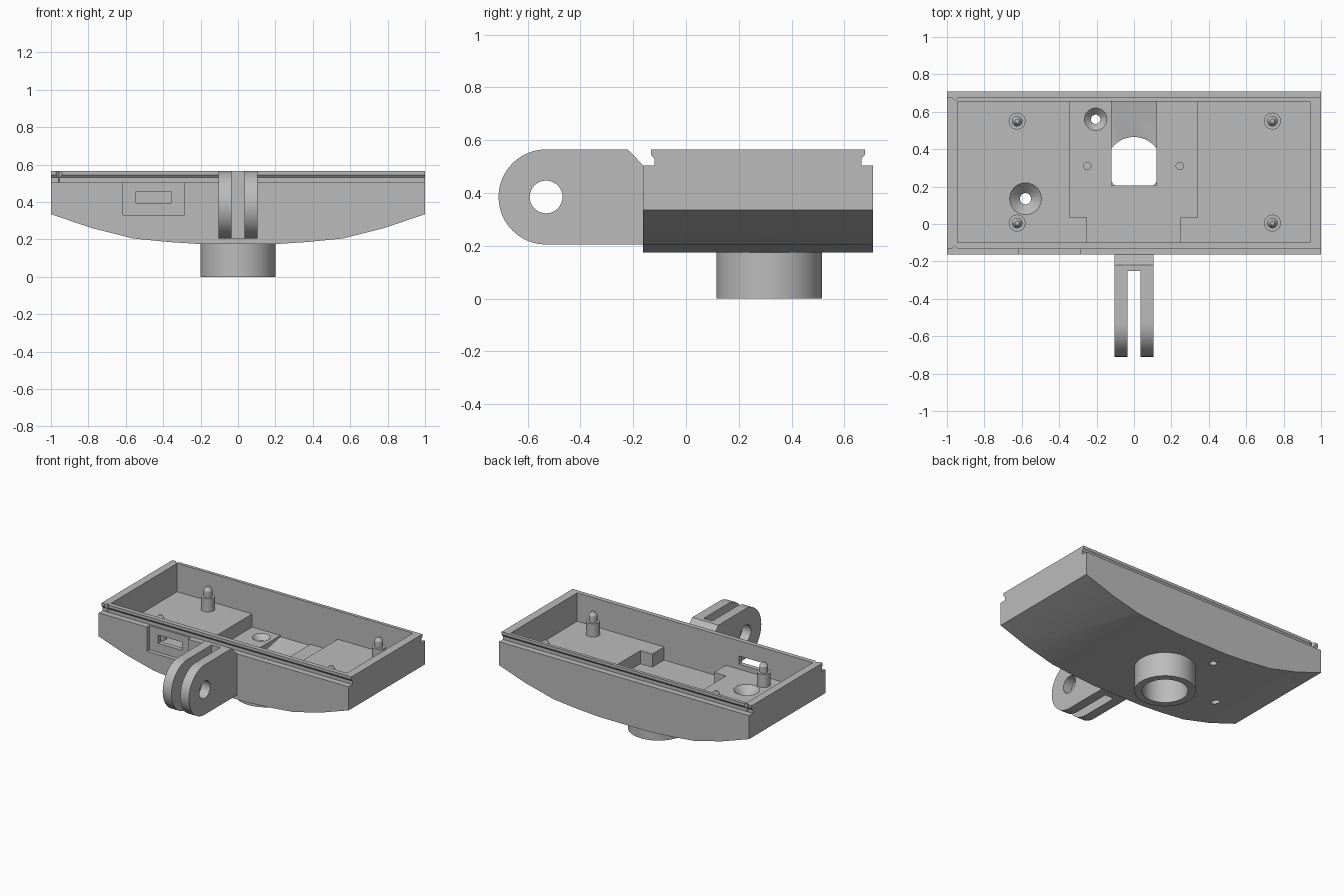
import bpy, bmesh
from math import cos, sin, pi

if "Cube" in bpy.data.objects:
    bpy.data.objects.remove(bpy.data.objects["Cube"], do_unlink=True)

grey = bpy.data.materials.new("plain grey")
grey.use_nodes = True
grey.diffuse_color = (0.5, 0.5, 0.5, 1)
grey.node_tree.nodes["Principled BSDF"].inputs["Base Color"].default_value = (0.5, 0.5, 0.5, 1)


def finish(name, bm):
    bmesh.ops.recalc_face_normals(bm, faces=bm.faces)
    mesh = bpy.data.meshes.new(name)
    bm.to_mesh(mesh)
    bm.free()
    mesh.materials.append(grey)
    obj = bpy.data.objects.new(name, mesh)
    bpy.context.collection.objects.link(obj)
    return obj


def prism(name, points, axis, a, b):
    """Extrude a 2D outline along x (y,z), y (x,z) or z (x,y)."""
    place = {"x": lambda u, v, w: (w, u, v),
             "y": lambda u, v, w: (u, w, v),
             "z": lambda u, v, w: (u, v, w)}[axis]
    bm = bmesh.new()
    ends = [[bm.verts.new(place(u, v, w)) for u, v in points] for w in (a, b)]
    for ring in ends:
        bm.faces.new(ring)
    n = len(points)
    for i in range(n):
        j = (i + 1) % n
        bm.faces.new((ends[0][i], ends[0][j], ends[1][j], ends[1][i]))
    return finish(name, bm)


def box(name, x0, x1, y0, y1, z0, z1):
    return prism(name, [(x0, y0), (x1, y0), (x1, y1), (x0, y1)], "z", z0, z1)


def arc(u, v, r, start=0, end=2 * pi, n=48):
    return [(u + r * cos(start + (end - start) * i / n),
             v + r * sin(start + (end - start) * i / n)) for i in range(n)]


def lathe(name, x, y, profile, n=32):
    """Solid of revolution about a vertical axis from (radius, z) pairs."""
    bm = bmesh.new()
    rings = [[bm.verts.new((px, py, z)) for px, py in arc(x, y, r, n=n)] for r, z in profile]
    for low, high in zip(rings, rings[1:]):
        for i in range(n):
            j = (i + 1) % n
            bm.faces.new((low[i], low[j], high[j], high[i]))
    bm.faces.new(rings[0])
    bm.faces.new(rings[-1])
    return finish(name, bm)


def boolean(obj, tool, operation="DIFFERENCE"):
    mod = obj.modifiers.new("cut", "BOOLEAN")
    mod.operation = operation
    mod.solver = "EXACT"
    mod.object = tool
    bpy.context.view_layer.objects.active = obj
    bpy.ops.object.modifier_apply(modifier=mod.name)
    bpy.data.objects.remove(tool, do_unlink=True)


def smooth(obj):
    bpy.ops.object.select_all(action="DESELECT")
    obj.select_set(True)
    bpy.context.view_layer.objects.active = obj
    bpy.ops.object.shade_smooth_by_angle(angle=0.5)


FLOOR, RECESS, CHANNEL = 0.36, 0.265, 0.215
FRONT, BACK, TOP, MID = -0.163, 0.708, 0.565, 0.2725
RING_Y = 0.315

# Tray body: bowed underside crossed with the railed end section
belly = [(1, 0.335), (0.78, 0.26), (0.56, 0.205), (0.37, 0.186), (0.2, 0.175)]
outline = belly + [(-x, z) for x, z in reversed(belly)] + [(-1, 0.7), (1, 0.7)]
body = prism("tray_body", outline, "y", FRONT, BACK)
rail = [(FRONT, 0.1), (FRONT, 0.505), (-0.12, 0.505), (-0.12, 0.53), (-0.133, 0.545), (-0.133, TOP)]
section = rail + [(2 * MID - y, z) for y, z in reversed(rail)]
boolean(body, prism("section", section, "x", -1.2, 1.2), "INTERSECT")

# Interior cavity, stepped recess and ramped channel
boolean(body, box("cavity", -0.945, 0.94, -0.1, 0.655, FLOOR, 0.8))
step = [(-0.25, -0.1), (0.245, -0.1), (0.245, 0.035), (0.34, 0.035),
        (0.34, 0.655), (-0.345, 0.655), (-0.345, 0.035), (-0.25, 0.035)]
boolean(body, prism("recess", step, "z", RECESS, 0.5))
ramp = [(0.205, CHANNEL), (0.44, CHANNEL), (0.655, RECESS - 0.01), (0.655, 0.5), (0.205, 0.5)]
boolean(body, prism("channel", ramp, "x", -0.12, 0.12))
boolean(body, prism("bore", arc(0, RING_Y, 0.15), "z", -0.1, 0.235))

# Countersunk through holes and small blind holes
for x, y, z, wide, narrow in ((-0.58, 0.135, FLOOR, 0.085, 0.03), (-0.205, 0.56, RECESS, 0.06, 0.025)):
    depth = wide - narrow
    boolean(body, lathe("countersink", x, y, [(narrow, 0.05), (narrow, z - depth),
                                              (wide, z), (wide, z + 0.05)]))
for x in (-0.25, 0.245):
    boolean(body, lathe("blind_hole", x, 0.31, [(0.02, 0.215), (0.02, 0.4)], 16))

# Port recess and window in the front wall
boolean(body, box("port_recess", -0.615, -0.285, -0.3, -0.133, 0.33, 0.507))
boolean(body, box("port_window", -0.545, -0.355, -0.3, 0.0, 0.395, 0.455))

# Small catch notches at one end of the rails
for y in (-0.133, 2 * MID + 0.133):
    boolean(body, lathe("catch_notch", -0.957, y, [(0.016, 0.507), (0.016, 0.7)], 4))
smooth(body)

# Mounting ring under the tray
ring = lathe("mounting_ring", 0, RING_Y, [(0.2, 0), (0.2, 0.19)], 64)
boolean(ring, prism("ring_bore", arc(0, RING_Y, 0.15), "z", -0.1, 0.3))
smooth(ring)

# Stepped locating pins
for x in (-0.625, 0.74):
    for y in (0.005, 0.55):
        smooth(lathe("locating_pin", x, y, [(0.045, FLOOR - 0.01), (0.045, 0.455), (0.028, 0.455),
                                            (0.028, 0.5), (0.012, 0.525)]))

# Forked hinge bracket on the front
side = arc(-0.53, 0.385, 0.18, pi / 2, 3 * pi / 2, 32) + [
    (-0.53, 0.205), (-0.14, 0.205), (-0.14, 0.505), (FRONT, 0.505), (-0.22, TOP)]
bracket = prism("hinge_bracket", side, "x", -0.105, 0.105)
boolean(bracket, box("fork_slot", -0.035, 0.035, -0.9, -0.25, 0, 0.8))
boolean(bracket, prism("pivot_hole", arc(-0.53, 0.385, 0.062), "x", -0.3, 0.3))
smooth(bracket)
